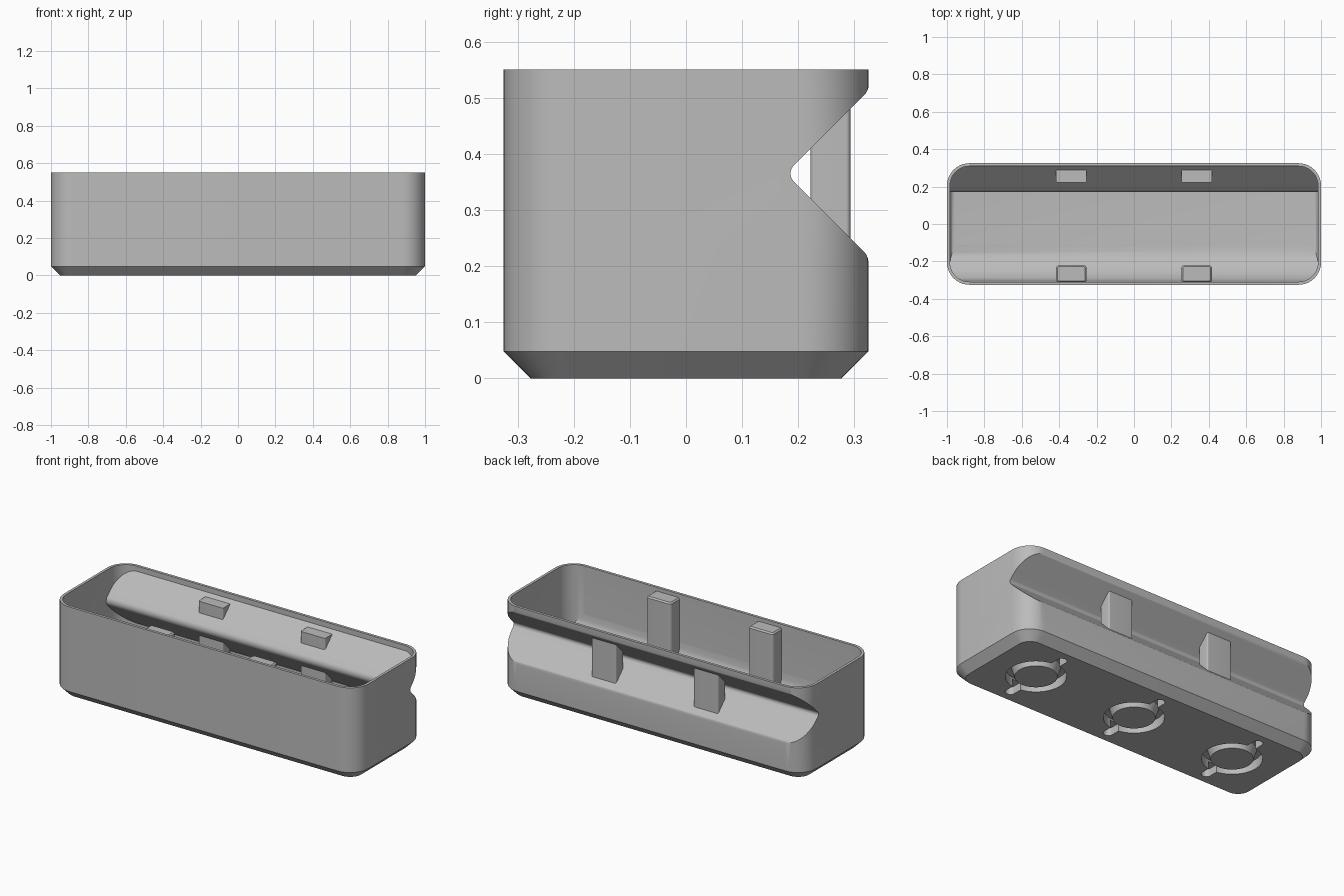
import bpy, bmesh, math
from mathutils import Vector

if "Cube" in bpy.data.objects:
    bpy.data.objects.remove(bpy.data.objects["Cube"])

grey = bpy.data.materials.new("light grey plastic")
grey.use_nodes = True
color = (0.5, 0.5, 0.5, 1)
grey.diffuse_color = color
grey.node_tree.nodes["Principled BSDF"].inputs["Base Color"].default_value = color


def loft(name, rings):
    """Skin a stack of equal-length point rings and cap both ends."""
    bm = bmesh.new()
    rows = [[bm.verts.new(p) for p in ring] for ring in rings]
    n = len(rows[0])
    for a, b in zip(rows, rows[1:]):
        for i in range(n):
            j = (i + 1) % n
            bm.faces.new((a[i], a[j], b[j], b[i]))
    bm.faces.new(rows[0])
    bm.faces.new(rows[-1])
    bmesh.ops.recalc_face_normals(bm, faces=bm.faces)
    mesh = bpy.data.meshes.new(name)
    bm.to_mesh(mesh)
    bm.free()
    mesh.materials.append(grey)
    obj = bpy.data.objects.new(name, mesh)
    bpy.context.collection.objects.link(obj)
    return obj


def rounded(points, steps=10):
    """Fillet a polygon given as (u, v, radius) corners."""
    out = []
    for i, (u, v, r) in enumerate(points):
        p = Vector((u, v))
        if r == 0:
            out.append(p)
            continue
        a = (Vector(points[i - 1][:2]) - p).normalized()
        b = (Vector(points[(i + 1) % len(points)][:2]) - p).normalized()
        half = a.angle(b) / 2
        centre = p + (a + b).normalized() * r / math.sin(half)
        start = p + a * r / math.tan(half) - centre
        end = p + b * r / math.tan(half) - centre
        sweep = start.angle_signed(end)
        for k in range(steps + 1):
            t = -sweep * k / steps
            c, s = math.cos(t), math.sin(t)
            out.append(centre + Vector((start.x * c - start.y * s, start.x * s + start.y * c)))
    return out


def box_stack(name, hx, hy, r, levels, at=(0, 0)):
    """Rounded rectangle lofted through (height, inset) levels."""
    rings = []
    for z, d in levels:
        x, y, q = hx - d, hy - d, r - d
        ring = rounded([(-x, -y, q), (x, -y, q), (x, y, q), (-x, y, q)])
        rings.append([(p.x + at[0], p.y + at[1], z) for p in ring])
    return loft(name, rings)


def disc_stack(name, x, levels, n=64):
    """Round solid lofted through (height, radius) levels."""
    return loft(name, [[(x + r * math.cos(math.tau * i / n), r * math.sin(math.tau * i / n), z)
                        for i in range(n)] for z, r in levels])


def along_x(name, profile):
    pts = rounded(profile)
    return loft(name, [[(x, p.x, p.y) for p in pts] for x in (-1.2, 1.2)])


def boolean(target, tool, operation):
    mod = target.modifiers.new("cut", 'BOOLEAN')
    mod.operation = operation
    mod.solver = 'EXACT'
    mod.object = tool
    bpy.context.view_layer.objects.active = target
    bpy.ops.object.modifier_apply(modifier=mod.name)
    bpy.data.objects.remove(tool)


def smooth(obj):
    bpy.ops.object.select_all(action='DESELECT')
    obj.select_set(True)
    bpy.context.view_layer.objects.active = obj
    bpy.ops.object.shade_smooth_by_angle(angle=math.radians(30))


# Outer shell with chamfered base
bin_body = box_stack("bin_body", 1, 0.325, 0.12, [(0, 0.048), (0.048, 0), (0.55, 0)])

# V groove along the back
boolean(bin_body, along_x("groove_cutter", [
    (0.5, 0.1, 0), (0.327, 0.1, 0), (0.325, 0.218, 0.03), (0.178, 0.365, 0.02),
    (0.325, 0.512, 0.03), (0.327, 0.54, 0), (0.5, 0.54, 0)]), 'DIFFERENCE')

# Cavity with a scooped front floor, following the groove at the back
floor = 0.09
fillet = [(floor - 0.03 + 0.03 * (1 - math.sin(a)), 0.03 * (1 - math.cos(a)))
          for a in [math.pi / 2 * k / 6 for k in range(6, -1, -1)]]
levels = [(z + 0.029, d) for z, d in fillet] + [(0.7, 0)]
cavity = box_stack("cavity_cutter", 0.984, 0.309, 0.104, levels)
boolean(cavity, along_x("cavity_profile", [
    (-0.311, 0.65, 0), (-0.311, floor, 0.2), (0.4, floor, 0), (0.4, 0.12, 0),
    (0.155, 0.365, 0.036), (0.4, 0.61, 0), (0.4, 0.65, 0)]), 'INTERSECT')
boolean(bin_body, cavity, 'DIFFERENCE')

# Twist-lock recesses under the base, each with a centre island
for i, x in enumerate((-0.667, 0, 0.667)):
    boolean(bin_body, disc_stack("recess_cutter", x, [(-0.1, 0.16), (0.055, 0.16)]), 'DIFFERENCE')
    boolean(bin_body, box_stack("slot_cutter", 0.027, 0.235, 0.026,
                                [(-0.1, 0), (0.045, 0)], (x, 0)), 'DIFFERENCE')
    smooth(disc_stack(f"lock_island_{i + 1}", x, [(0, 0.112), (0.06, 0.13)]))
smooth(bin_body)

# Upright ribs on the front wall and locating columns through the groove
for side, x in (("right", -0.335), ("left", 0.335)):
    smooth(box_stack(f"front_rib_{side}", 0.081, 0.047, 0.016,
                     [(0.08, 0), (0.522, 0), (0.53, 0.008)], (x, -0.267)))
    smooth(box_stack(f"groove_column_{side}", 0.081, 0.0355, 0.008,
                     [(0.08, 0), (0.5, 0)], (x, 0.2575)))
